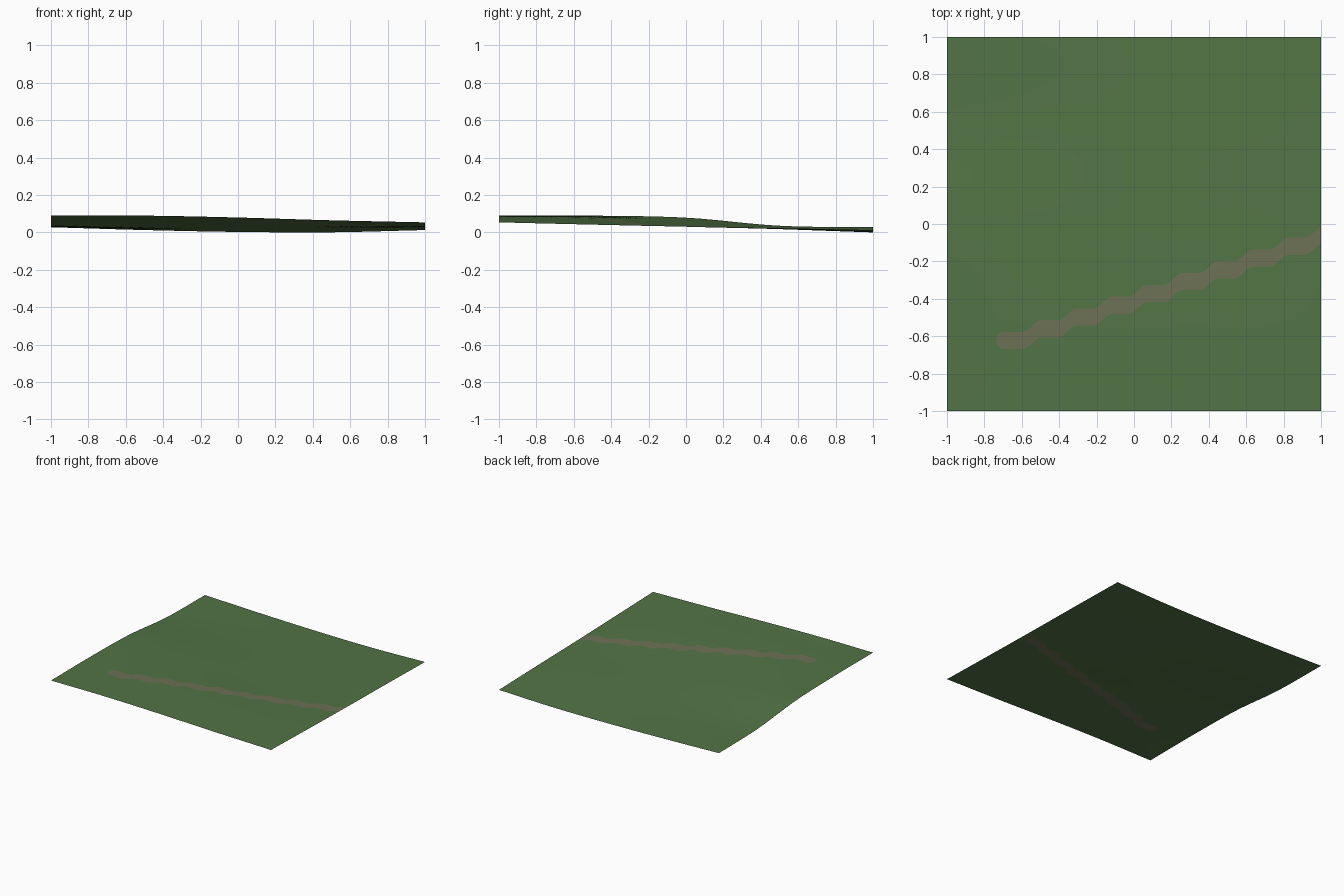
import bpy, bmesh, math

cube = bpy.data.objects.get("Cube")
if cube:
    bpy.data.objects.remove(cube, do_unlink=True)


def material(name, rgb):
    mat = bpy.data.materials.new(name)
    mat.use_nodes = True
    mat.diffuse_color = (*rgb, 1)
    mat.node_tree.nodes["Principled BSDF"].inputs["Base Color"].default_value = (*rgb, 1)
    return mat


# Ground heights: rows run front to back, columns run -x to +x
HEIGHTS = [
    [.090, .090, .080, .065, .054],
    [.090, .084, .071, .055, .042],
    [.079, .062, .044, .032, .031],
    [.036, .027, .020, .018, .023],
    [.028, .013, .003, .001, .013],
]


def spline(values, u):
    """Smooth curve through evenly spaced values, with u from -1 to 1."""
    n = len(values) - 1
    p = (u + 1) / 2 * n
    i = min(max(int(p), 0), n - 1)
    t = p - i
    b, c = values[i], values[i + 1]
    a = values[i - 1] if i > 0 else 2 * b - c
    d = values[i + 2] if i + 2 <= n else 2 * c - b
    return b + t * ((c - a) + t * ((2 * a - 5 * b + 4 * c - d) + t * (3 * (b - c) + d - a))) / 2


def height(x, y):
    return spline([spline(row, x) for row in HEIGHTS], y)


# Footpath: short level runs joined by slanted steps, with a rounded start
START, TIP, HALF = -0.69, -0.737, 0.046
PERIOD, RISE, LEVEL = 0.1885, 0.063, 0.55


def path_centre(x):
    k = max(0, (x - START) / PERIOD)
    step = math.floor(k)
    t = max(0, (k - step - LEVEL) / (1 - LEVEL))
    ease = 0.5 * t + 0.5 * t * t * (3 - 2 * t)
    return -0.623 + RISE * (step + ease)


def path_half(x):
    if x <= TIP:
        return 0
    r = min(1, (x - TIP) / (START - TIP))
    return HALF * math.sqrt(max(0, 1 - (1 - r) ** 2))


# Columns are denser along the path; rows follow both path edges
xs = [-1 + (TIP + 1) * i / 12 for i in range(12)]
xs += [TIP + (START - TIP) * (1 - math.cos(math.pi / 2 * i / 8)) for i in range(8)]
xs += [START + (1 - START) * i / 120 for i in range(121)]
FRONT_ROWS, PATH_ROWS, BACK_ROWS = 24, 3, 48


def column(x):
    lo, hi = path_centre(x) - path_half(x), path_centre(x) + path_half(x)
    ys = [-1 + (lo + 1) * i / FRONT_ROWS for i in range(FRONT_ROWS)]
    ys += [lo + (hi - lo) * i / PATH_ROWS for i in range(PATH_ROWS)]
    return ys + [hi + (1 - hi) * i / BACK_ROWS for i in range(BACK_ROWS + 1)]


bm = bmesh.new()
grid = [[bm.verts.new((x, y, height(x, y))) for y in column(x)] for x in xs]
for i in range(len(grid) - 1):
    for j in range(len(grid[0]) - 1):
        on_path = FRONT_ROWS <= j < FRONT_ROWS + PATH_ROWS
        if on_path and xs[i + 1] <= TIP + 1e-6:
            continue  # the path has no width here
        face = bm.faces.new((grid[i][j], grid[i + 1][j], grid[i + 1][j + 1], grid[i][j + 1]))
        face.material_index = int(on_path)
        face.smooth = True
bmesh.ops.remove_doubles(bm, verts=bm.verts, dist=1e-6)

# Rest the lowest point on the floor
lowest = min(v.co.z for v in bm.verts)
for v in bm.verts:
    v.co.z -= lowest

mesh = bpy.data.meshes.new("ground")
bm.to_mesh(mesh)
bm.free()
mesh.materials.append(material("grass green", (.085, .175, .06)))
mesh.materials.append(material("path brown", (.152, .165, .09)))
bpy.context.collection.objects.link(bpy.data.objects.new("ground", mesh))
